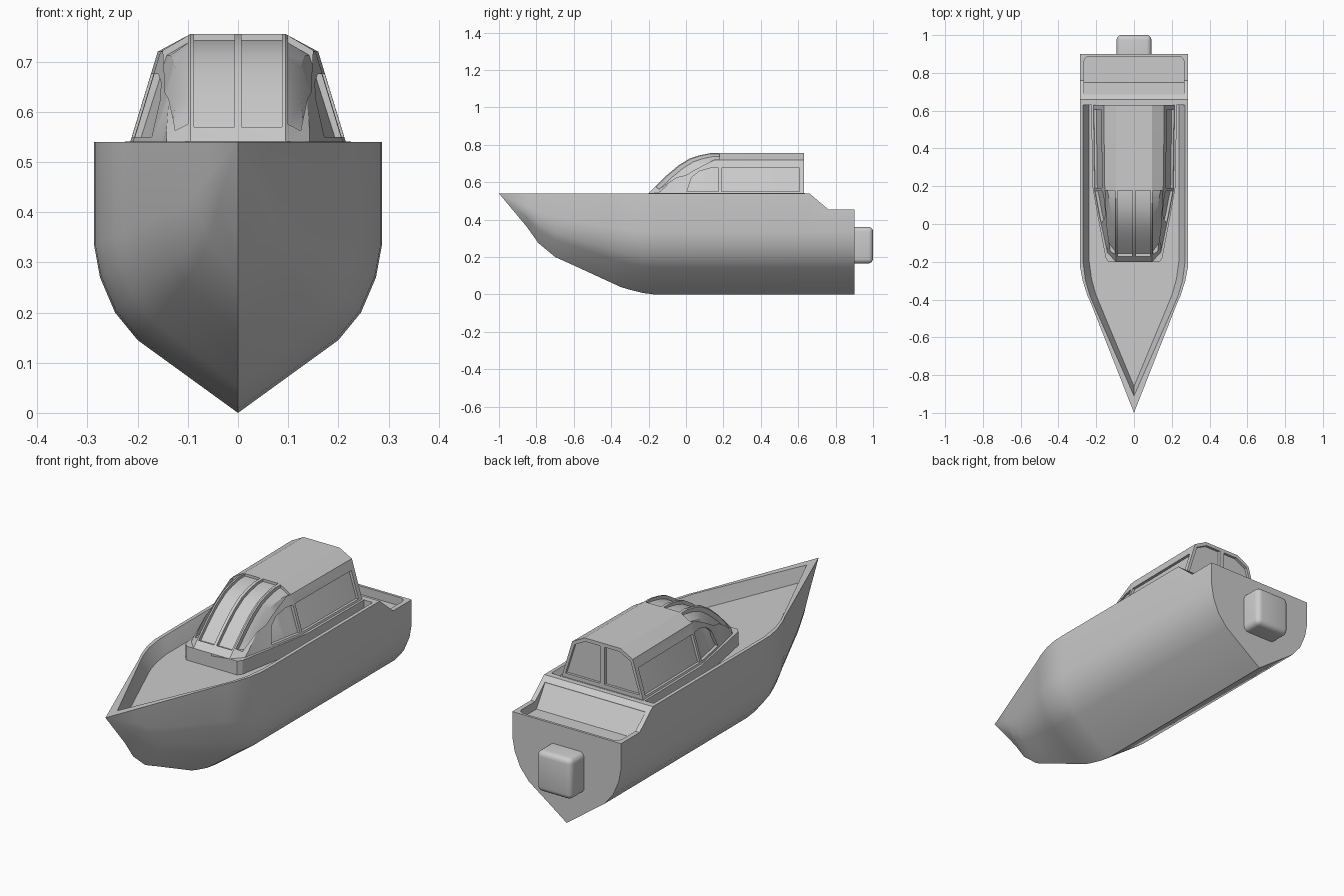
import bpy, bmesh, math
from mathutils import Vector

if "Cube" in bpy.data.objects:
    bpy.data.objects.remove(bpy.data.objects["Cube"])


def finish(name, bm, smooth=None):
    bmesh.ops.remove_doubles(bm, verts=bm.verts, dist=1e-5)
    bmesh.ops.recalc_face_normals(bm, faces=bm.faces)
    me = bpy.data.meshes.new(name)
    bm.to_mesh(me)
    bm.free()
    ob = bpy.data.objects.new(name, me)
    bpy.context.collection.objects.link(ob)
    if smooth:
        activate(ob)
        bpy.ops.object.shade_smooth_by_angle(angle=math.radians(smooth))
    return ob


def activate(ob):
    bpy.ops.object.select_all(action='DESELECT')
    ob.select_set(True)
    bpy.context.view_layer.objects.active = ob


def rings_to_bmesh(rings):
    bm = bmesh.new()
    vr = [[bm.verts.new(p) for p in r] for r in rings]
    n = len(vr[0])
    for a, b in zip(vr, vr[1:]):
        for i in range(n):
            bm.faces.new((a[i], a[(i + 1) % n], b[(i + 1) % n], b[i]))
    bm.faces.new(vr[0])
    bm.faces.new(vr[-1])
    return bm


def mirrored(half):
    return half + [(-x, y, z) for x, y, z in reversed(half) if x > 1e-6 or half[0][0] < x]


def loft(name, halves, smooth=None):
    """Loft half sections that start and end on the centre plane."""
    rings = [h + [(-x, y, z) for x, y, z in reversed(h[1:-1])] for h in halves]
    return finish(name, rings_to_bmesh(rings), smooth)


def prism(name, pts, axis, lo, hi):
    """Extrude a 2D outline along an axis; pts use the two other axes in order."""
    def place(p, d):
        q = list(p)
        q.insert(axis, d)
        return tuple(q)
    return finish(name, rings_to_bmesh([[place(p, d) for p in pts] for d in (lo, hi)]))


def cut(ob, cutter):
    cutter.hide_render = True
    m = ob.modifiers.new('cut', 'BOOLEAN')
    m.operation, m.solver, m.object = 'DIFFERENCE', 'EXACT', cutter
    activate(ob)
    bpy.ops.object.modifier_apply(modifier=m.name)
    bpy.data.objects.remove(cutter, do_unlink=True)


def interp(table, y):
    for (a, u), (b, v) in zip(table, table[1:]):
        if y <= b:
            return u + (v - u) * max(0, y - a) / (b - a)
    return table[-1][1]


# Hull: one section scaled along the keel line and deck plan
section = [(0, 0), (.2, .145), (.245, .2), (.275, .27), (.287, .335)]
keel = [(-1, .54), (-.85, .36), (-.79, .275), (-.7, .2), (-.6, .155), (-.35, .04), (-.25, .01), (-.17, 0), (.9, 0)]
plan = [(-1, 0), (-.42, .228), (-.38, .246), (-.3, .272), (-.23, .285), (-.17, .287), (.9, .287)]
sheer = [(-1, .54), (.66, .54), (.76, .455), (.9, .455)]
rows = []
for y in (-1, -.85, -.79, -.7, -.6, -.5, -.42, -.38, -.35, -.3, -.23, -.17, .66, .76, .9):
    k, w, top = interp(keel, y), interp(plan, y), interp(sheer, y)
    s = [(x * w / .287, y, k + z * (.54 - k) / .54) for x, z in section]
    rows.append(s + [(w, y, top), (0, y, top)])
hull = loft('hull', rows)

# Sunken foredeck and side decks with sloping bulwarks
rim = [(.27, .63), (.27, -.2), (.257, -.3), (.233, -.38), (.212, -.43), (0, -.91)]
floor = [(.237, .63), (.237, -.2), (.225, -.29), (.203, -.37), (.187, -.41), (0, -.86)]
rings = []
for outline, z in ((floor, .475), (rim, .54), (rim, .6)):
    r = [(x, y, z) for x, y in outline]
    rings.append(r + [(-x, y, z) for x, y, z in reversed(r[:-1])])
cut(hull, finish('deck_cutter', rings_to_bmesh(rings)))

# Stern cockpit with rounded rear corners
well = prism('well_cutter', [(.685, .6), (.685, .515), (.75, .415), (.888, .415), (.888, .6)], 0, -.265, .265)
bm = bmesh.new()
bm.from_mesh(well.data)
edges = [e for e in bm.edges if all(v.co.y > .88 for v in e.verts)
         and abs(e.verts[0].co.z - e.verts[1].co.z) > .1]
bmesh.ops.bevel(bm, geom=edges, offset=.03, segments=4, affect='EDGES', profile=.5)
bm.to_mesh(well.data)
bm.free()
cut(hull, well)
activate(hull)
bpy.ops.object.shade_smooth_by_angle(angle=math.radians(30))

# Coaming under the cabin
half = [(.135, -.2), (.15, -.18), (.19, .03), (.222, .21), (.225, .635)]
prism('cabin_base', half + [(-x, y) for x, y in reversed(half)], 2, .46, .541)

# Cabin shell and the glass body just inside it
roof = [(-.2, .541), (-.17, .572), (-.1, .64), (-.04, .69), (.02, .727), (.07, .743), (.13, .755), (.18, .755), (.63, .755)]
base_w = [(-.2, .135), (-.15, .15), (.03, .187), (.2, .216), (.63, .218)]


def cabin_rows(t):
    out = []
    for y, z in roof:
        f = (z - .54) / .215
        dy = .05 * max(0, min(1, (.18 - y) / .3))
        b = interp(base_w, y + dy * .5)
        yy = y + t if y < .15 else y - t if y > .6 else y
        shoulder = .54 + f * .18
        out.append([(0, yy, z - t), (.095 - t * .3, yy, z - t),
                    (b - .058 * f - t, yy + dy, shoulder - t * .6),
                    (b - t, yy + dy, .53), (0, yy, .53)])
    return out


cabin = loft('cabin_frame', cabin_rows(0))
loft('cabin_glass', cabin_rows(.012), 25)

# Window openings, mirrored to both sides
side_window = [(.19, .55), (.607, .55), (.607, .675), (.19, .675)]
quarter_window = [(.005, .55), (.175, .55), (.175, .675), (.13, .675), (.07, .658), (.03, .625)]
screen = [(.007, -.172), (.088, -.172), (.088, .178), (.007, .178)]
corner_pane = [(.1, -.16), (.125, -.145), (.145, 0), (.15, .178), (.1, .178)]
rear_pane = [(.012, .56), (.195, .56), (.148, .708), (.09, .738), (.012, .738)]
for s in (1, -1):
    for w in (side_window, quarter_window):
        cut(cabin, prism('window_cutter', w, 0, s * .1, s * .3))
    for w in (screen, corner_pane):
        cut(cabin, prism('screen_cutter', [(s * x, y) for x, y in w], 2, .563, .8))
    cut(cabin, prism('rear_cutter', [(s * x, z) for x, z in rear_pane], 1, .6, .7))
activate(cabin)
bpy.ops.object.shade_smooth_by_angle(angle=math.radians(25))

# Outboard motor block
bm = bmesh.new()
bmesh.ops.create_cube(bm, size=1)
for v in bm.verts:
    v.co = Vector((v.co.x * .184, .945 + v.co.y * .11, .263 + v.co.z * .195))
bmesh.ops.bevel(bm, geom=[e for e in bm.edges if max(v.co.y for v in e.verts) > .95],
                offset=.025, segments=4, affect='EDGES', profile=.5)
finish('motor', bm, 40)
